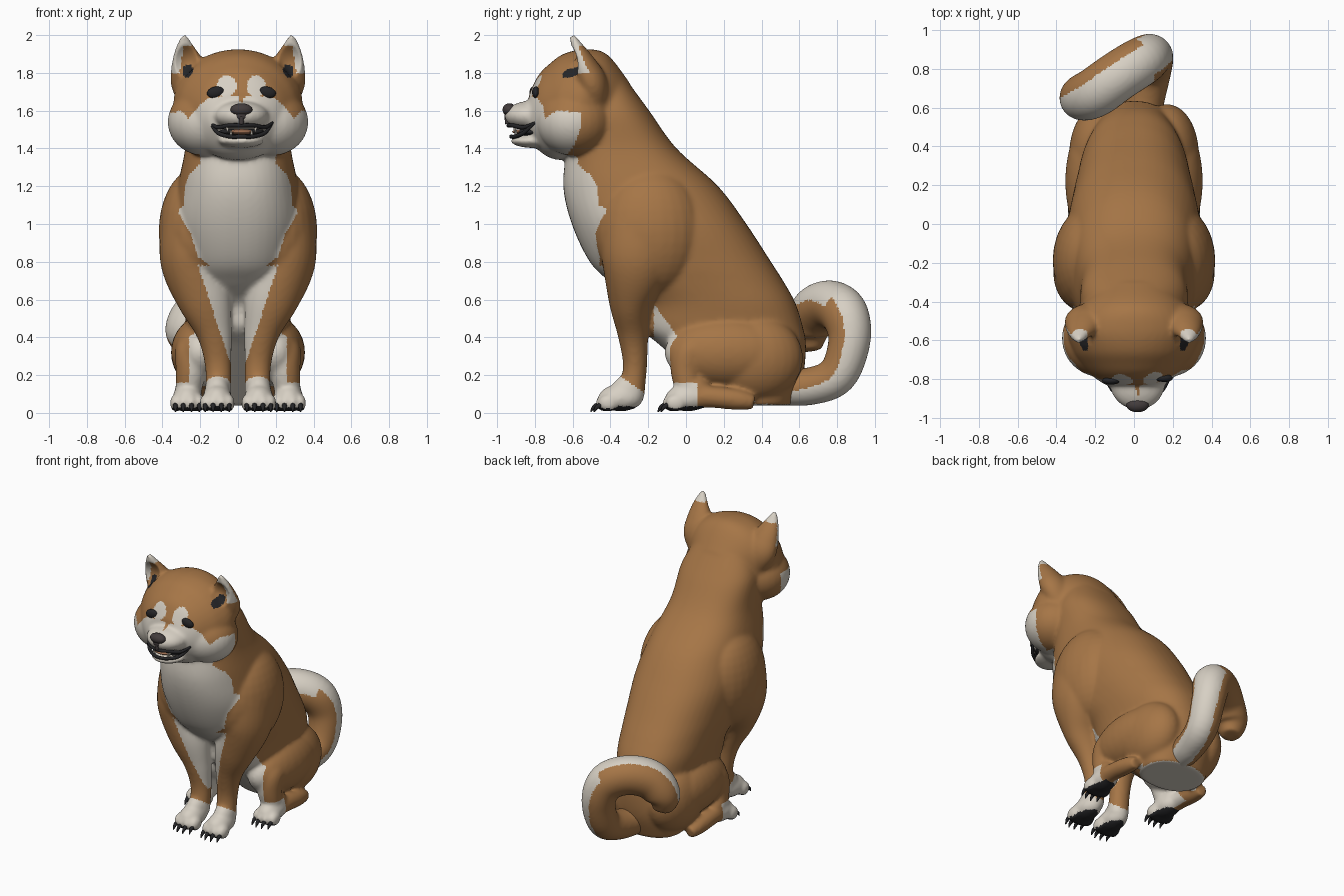
import bpy, bmesh, math
from mathutils import Vector, Matrix
from mathutils.bvhtree import BVHTree

if "Cube" in bpy.data.objects:
    bpy.data.objects.remove(bpy.data.objects["Cube"])


def material(name, rgb):
    m = bpy.data.materials.new(name)
    m.use_nodes = True
    m.diffuse_color = (*rgb, 1)
    m.node_tree.nodes["Principled BSDF"].inputs["Base Color"].default_value = (*rgb, 1)
    return m


TAN = material("tan_fur", (0.38, 0.18, 0.062))
CREAM = material("cream_fur", (0.68, 0.63, 0.55))
BLACK = material("black_skin", (0.018, 0.018, 0.02))
NOSE = material("nose_grey", (0.055, 0.045, 0.045))
TONGUE = material("tongue_brown", (0.32, 0.15, 0.08))
COAT = [TAN, CREAM, BLACK]
SIDES = (-1, 1)
FACE = 0.018  # the muzzle sits slightly to the left


def spline(points, steps):
    """Catmull-Rom samples through points of any dimension."""
    p = [Vector(q) for q in points]
    p = [p[0]] + p + [p[-1]]
    out = []
    for a, b, c, d in zip(p, p[1:], p[2:], p[3:]):
        for i in range(steps):
            t = i / steps
            out.append((b * 2 + (c - a) * t + (a * 2 - b * 5 + c * 4 - d) * t ** 2
                        + (b * 3 - a - c * 3 + d) * t ** 3) * 0.5)
    return out + [p[-1]]


def tube(bm, points, plane=None, square=1.0, n=28, steps=6):
    """Skin rings of x, y, z, radius, second radius; plane fixes the ring normal."""
    pts = spline([q if len(q) == 5 else (*q, q[3]) for q in points], steps)
    pos = [Vector(q[:3]) for q in pts]
    u, rings = Vector((1, 0, 0)), []
    for i, q in enumerate(pts):
        t = Vector(plane) if plane else (pos[min(i + 1, len(pos) - 1)] - pos[max(i - 1, 0)]).normalized()
        u = (u - t * u.dot(t)).normalized()
        v = t.cross(u)
        ring = []
        for k in range(n):
            a = 2 * math.pi * k / n
            c, s = (math.copysign(abs(w) ** square, w) for w in (math.cos(a), math.sin(a)))
            ring.append(bm.verts.new(pos[i] + u * c * q[3] + v * s * q[4]))
        rings.append(ring)
    for a, b in zip(rings, rings[1:]):
        for k in range(n):
            bm.faces.new((a[k], a[(k + 1) % n], b[(k + 1) % n], b[k]))
    bm.faces.new(rings[0][::-1])
    bm.faces.new(rings[-1])


def ball(bm, centre, radii, tilt=0):
    m = Matrix.Translation(centre) @ Matrix.Rotation(tilt, 4, "Y") @ Matrix.Diagonal((*radii, 1))
    bmesh.ops.create_uvsphere(bm, u_segments=28, v_segments=18, radius=1, matrix=m)


def finish(name, bm, mats):
    bmesh.ops.recalc_face_normals(bm, faces=bm.faces[:])
    me = bpy.data.meshes.new(name)
    bm.to_mesh(me)
    bm.free()
    for m in mats:
        me.materials.append(m)
    me.shade_smooth()
    ob = bpy.data.objects.new(name, me)
    bpy.context.scene.collection.objects.link(ob)
    return ob


def fuse(name, bm, rule, voxel=0.011, sculpt=None):
    """Blend overlapping parts into one skin, then colour faces by a rule."""
    ob = finish(name, bm, [])
    mod = ob.modifiers.new("blend", "REMESH")
    mod.mode, mod.voxel_size = "VOXEL", voxel
    mod = ob.modifiers.new("relax", "SMOOTH")
    mod.factor, mod.iterations = 0.5, 13
    deps = bpy.context.evaluated_depsgraph_get()
    me = bpy.data.meshes.new_from_object(ob.evaluated_get(deps))
    ob.modifiers.clear()
    ob.data = me
    if sculpt:
        for v in me.vertices:
            v.co += sculpt(v.co, v.normal)
    me.materials.clear()
    for m in COAT:
        me.materials.append(m)
    for f in me.polygons:
        f.material_index = rule(f.center, f.normal)
    me.shade_smooth()
    return ob


def ramp(table, t):
    for (a, va), (b, vb) in zip(table, table[1:]):
        if t <= b:
            return va + (vb - va) * max(0, (t - a) / (b - a))
    return table[-1][1]


# Torso slices as height, front, back, half width
slices = [(1.75, -0.56, -0.305, 0.2), (1.6, -0.60, -0.195, 0.27), (1.4, -0.63, -0.05, 0.28),
          (1.2, -0.65, 0.17, 0.32), (1.0, -0.605, 0.32, 0.35), (0.8, -0.51, 0.45, 0.33),
          (0.69, -0.40, 0.52, 0.31), (0.58, -0.27, 0.58, 0.29), (0.45, -0.24, 0.62, 0.27),
          (0.36, -0.14, 0.635, 0.27), (0.2, 0.04, 0.62, 0.27), (0.04, 0.22, 0.56, 0.22)]
bm = bmesh.new()
tube(bm, [(0, (f + b) / 2, z, w, (b - f) / 2) for z, f, b, w in slices], (0, 0, 1), 0.86, 48)
claws = bmesh.new()


def paw(x, y):
    ball(bm, (x, y, 0.08), (0.078, 0.12, 0.072))
    ball(bm, (x, y + 0.035, 0.12), (0.066, 0.085, 0.08))
    for off in (-0.063, -0.022, 0.022, 0.063):
        ty = y - 0.09 + abs(off) * 0.4
        ball(bm, (x + off, ty, 0.052), (0.03, 0.055, 0.047))
        tube(claws, [(x + off, ty - 0.035, 0.045, 0.014), (x + off, ty - 0.062, 0.03, 0.011),
                     (x + off, ty - 0.078, 0.005, 0.003)], n=8, steps=3)


for s in SIDES:
    # Shoulder and front leg
    ball(bm, (s * 0.21, -0.19, 0.96), (0.21, 0.29, 0.34))
    tube(bm, [(s * 0.25, -0.24, 0.98, 0.16, 0.21), (s * 0.25, -0.26, 0.8, 0.16, 0.19),
              (s * 0.178, -0.29, 0.6, 0.142, 0.122), (s * 0.125, -0.28, 0.42, 0.094, 0.083),
              (s * 0.105, -0.27, 0.25, 0.07, 0.064), (s * 0.105, -0.29, 0.09, 0.07, 0.07)])
    paw(s * 0.11, -0.345)
    # Thigh, shin and hind foot
    ball(bm, (s * 0.20, 0.22, 0.32), (0.155, 0.335, 0.185))
    ball(bm, (s * 0.17, 0.36, 0.29), (0.165, 0.26, 0.23))
    tube(bm, [(s * 0.22, 0.1, 0.34, 0.11), (s * 0.235, 0.02, 0.31, 0.1),
              (s * 0.25, 0.0, 0.21, 0.08), (s * 0.265, 0.02, 0.09, 0.066)])
    tube(bm, [(s * 0.27, 0.0, 0.085, 0.066), (s * 0.285, 0.12, 0.085, 0.058),
              (s * 0.285, 0.27, 0.07, 0.055), (s * 0.28, 0.36, 0.055, 0.038)])
    paw(s * 0.268, 0.01)

# Head: skull slices as y, centre height, half width, half height
skull = [(-0.3, 1.67, 0.14, 0.08), (-0.42, 1.66, 0.27, 0.24), (-0.54, 1.65, 0.34, 0.275),
         (-0.65, 1.62, 0.318, 0.28), (-0.72, 1.60, 0.275, 0.25), (-0.78, 1.59, 0.22, 0.2),
         (-0.83, 1.57, 0.15, 0.12)]
tube(bm, [(0, y, z, w, h) for y, z, w, h in skull], (0, -1, 0), 1.0, 40)
ball(bm, (FACE, -0.815, 1.573), (0.145, 0.145, 0.08))
ball(bm, (FACE, -0.80, 1.44), (0.12, 0.13, 0.038))
for s in SIDES:
    ball(bm, (s * 0.173, -0.59, 1.54), (0.2, 0.2, 0.18))
    # Ears
    tube(bm, [(s * 0.2, -0.48, 1.62, 0.08, 0.07), (s * 0.245, -0.495, 1.74, 0.108, 0.08),
              (s * 0.264, -0.53, 1.83, 0.093, 0.066), (s * 0.28, -0.568, 1.92, 0.058, 0.038),
              (s * 0.285, -0.605, 1.998, 0.015, 0.015)])


def ear_hollow(c, n):
    d = ((abs(c.x) - 0.275) / 0.06) ** 2 + ((c.z - 1.86) / 0.09) ** 2
    if d > 1 or n.y > 0 or c.y < -0.62:
        return Vector()
    return Vector((0, 0.04 * (1 - d), 0))


bib_width = [(0.78, 0.2), (0.95, 0.25), (1.05, 0.31), (1.09, 0.34), (1.13, 0.29), (1.22, 0.3),
             (1.27, 0.25), (1.32, 0.2), (1.38, 0.2)]
bib_depth = [(0.78, -0.46), (0.95, -0.44), (1.08, -0.42), (1.1, -0.46), (1.2, -0.47), (1.3, -0.53)]
mask_top = [(0.05, 1.68), (0.17, 1.67), (0.22, 1.63), (0.28, 1.56), (0.32, 1.6), (0.36, 1.59)]
mask_back = [(1.35, -0.64), (1.42, -0.59), (1.5, -0.56), (1.6, -0.55)]


def head_rule(c, n):
    x, y, z = abs(c.x), c.y, c.z
    if z > 1.76 and x > 0.2 and y > -0.65:
        if ((x - 0.265) / 0.027) ** 2 + ((z - 1.81) / 0.038) ** 2 < 1 and n.y < 0.1:
            return 2
        return int(z > 1.945 or (n.y < 0.1 and z > 1.8 and x > 0.31 - (z - 1.8) * 0.15))
    x = abs(c.x - FACE)
    if z < ramp(mask_top, x) and y < ramp(mask_back, z) and x > (z - 1.63) * 0.35:
        return 1
    brow = ((x - 0.078) / 0.052) ** 2 + ((z - 1.73) / 0.056) ** 2 < 1
    return int(y < -0.66 and brow)


def coat_rule(c, n):
    x, y, z = abs(c.x), c.y, c.z
    if z > 1.37:
        return head_rule(c, n)
    if z < 0.035 and n.z < -0.55 and y < 0.09:
        return 2
    if z > 0.78:
        return int(y < ramp(bib_depth, z) and x < ramp(bib_width, z))
    if y < -0.17 and not (y > -0.25 and z > 0.3 and x < 0.03):
        return int(x < 0.02 + 0.33 * (z - 0.2) or z < 0.14 - (y + 0.27) * 0.7)
    if z < 0.16 and y < 0.06:
        return 1
    belly = x < 0.26 and z < 0.62 - 1.4 * (y + 0.2)
    return int(belly or (n.z < -0.75 and z < 0.1 and x < 0.25))


body = fuse("furred_body", bm, coat_rule, sculpt=ear_hollow)
finish("claws", claws, [BLACK])

# Tail: a thick curl that rises and folds over to the right
bm = bmesh.new()
tube(bm, [(0.03, 0.5, 0.14, 0.1), (0.06, 0.65, 0.14, 0.1), (0.09, 0.8, 0.2, 0.105),
          (0.09, 0.865, 0.38, 0.112), (0.04, 0.84, 0.52, 0.127), (-0.08, 0.765, 0.572, 0.13),
          (-0.2, 0.68, 0.535, 0.13), (-0.275, 0.65, 0.43, 0.115), (-0.27, 0.66, 0.33, 0.06)])


def tail_rule(c, n):
    core = c - n * 0.11
    out = core - Vector((-0.08, 0.73, 0.36))
    if core.x < 0.03:
        out += Vector((0.06, -0.11, 0))
    return int(out.normalized().dot(n) > 0.62)


fuse("tail", bm, tail_rule)

# Eyes set on the face surface
face = BVHTree.FromPolygons([v.co for v in body.data.vertices],
                            [p.vertices[:] for p in body.data.polygons])
bm = bmesh.new()
for s in SIDES:
    hit = face.ray_cast(Vector((FACE + s * 0.137, -2, 1.697)), Vector((0, 1, 0)))[0]
    ball(bm, hit, (0.046, 0.02, 0.03), s * 0.2)
finish("eyes", bm, [BLACK])

# Nose with the dark line beneath it
bm = bmesh.new()
ball(bm, (0, -0.935, 1.605), (0.058, 0.036, 0.034))
ball(bm, (0, -0.94, 1.575), (0.034, 0.022, 0.028))
tube(bm, [(0, -0.95, 1.57, 0.012), (0, -0.944, 1.53, 0.014)], n=10)
muzzle_parts = [finish("nose", bm, [NOSE])]

# Open mouth: lips, dark inside, tongue and teeth
bm = bmesh.new()
ball(bm, (0, -0.81, 1.487), (0.125, 0.085, 0.025))
for mid, low, front in ((1.483, 1.463, -0.925), (1.512, 1.522, -0.94)):
    half = [(0.165, -0.8, 1.537, 0.006), (0.125, -0.86, mid, 0.011), (0.06, front + 0.02, low, 0.011)]
    tube(bm, [(-x, *q) for x, *q in half] + [(0, front, low, 0.011)] + half[::-1], n=10)
muzzle_parts.append(finish("mouth", bm, [BLACK]))
bm = bmesh.new()
ball(bm, (0, -0.87, 1.488), (0.065, 0.05, 0.014))
muzzle_parts.append(finish("tongue", bm, [TONGUE]))
bm = bmesh.new()
for s in SIDES:
    tube(bm, [(s * 0.075, -0.905, 1.515, 0.011), (s * 0.073, -0.907, 1.485, 0.002)], n=8)
    tube(bm, [(s * 0.055, -0.9, 1.465, 0.009), (s * 0.055, -0.9, 1.498, 0.002)], n=8)
muzzle_parts.append(finish("teeth", bm, [CREAM]))
for ob in muzzle_parts:
    ob.location.x = FACE
